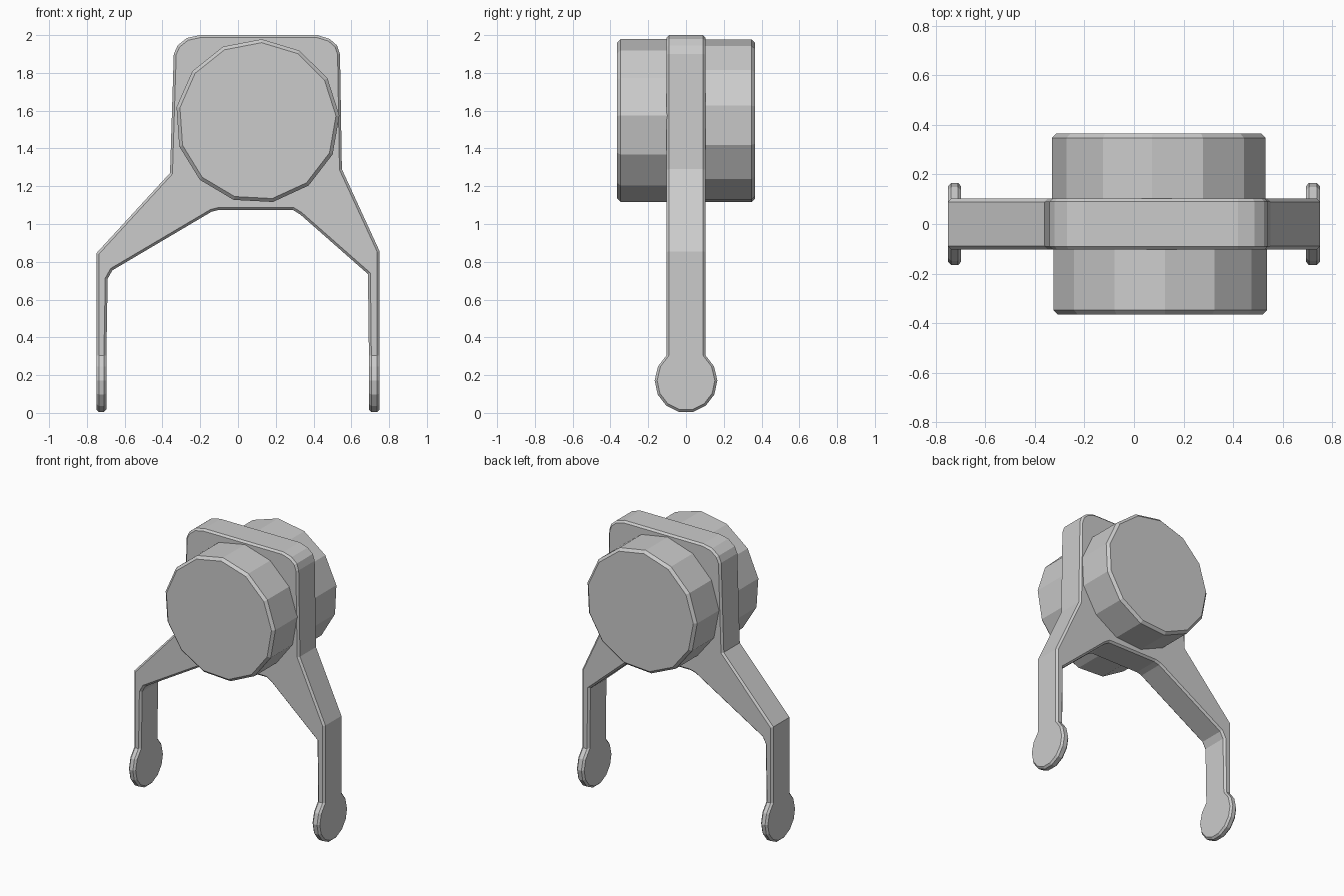
import bpy, bmesh
from math import sin, cos, radians, atan2, pi

if "Cube" in bpy.data.objects:
    bpy.data.objects.remove(bpy.data.objects["Cube"])

HALF = 0.103          # half depth of the bracket plate
FOOT_TOP = 0.305      # height where the leg widens into the round foot


def prism(bm, a, b, skip=()):
    """Bridge two matching point loops and cap them; skip leaves side faces open."""
    va, vb = [bm.verts.new(p) for p in a], [bm.verts.new(p) for p in b]
    bm.faces.new(va)
    bm.faces.new(vb[::-1])
    n = len(a)
    for i in range(n):
        if i not in skip:
            j = (i + 1) % n
            bm.faces.new((va[i], vb[i], vb[j], va[j]))


def finish(bm, name, bevel, limit):
    bmesh.ops.remove_doubles(bm, verts=bm.verts, dist=1e-4)
    bmesh.ops.recalc_face_normals(bm, faces=bm.faces)
    mesh = bpy.data.meshes.new(name)
    bm.to_mesh(mesh)
    bm.free()
    ob = bpy.data.objects.new(name, mesh)
    bpy.context.collection.objects.link(ob)
    m = ob.modifiers.new("edge_bevel", 'BEVEL')
    m.width, m.segments = bevel, 1
    m.limit_method, m.angle_limit = 'ANGLE', radians(limit)
    return ob


# Forked bracket: front outline, open at the bottom of each leg
outline = [
    (-0.75, FOOT_TOP), (-0.75, 0.845), (-0.36, 1.27), (-0.34, 1.90),
    (-0.32, 1.945), (-0.27, 1.985), (-0.20, 2.0), (0.42, 2.0),
    (0.485, 1.98), (0.525, 1.945), (0.54, 1.90), (0.55, 1.29),
    (0.75, 0.855), (0.75, FOOT_TOP), (0.693, FOOT_TOP), (0.688, 0.735),
    (0.33, 1.05), (0.29, 1.075), (-0.10, 1.075), (-0.14, 1.065),
    (-0.665, 0.755), (-0.69, 0.71), (-0.697, FOOT_TOP)]
bm = bmesh.new()
prism(bm, [(x, -HALF, z) for x, z in outline],
      [(x, HALF, z) for x, z in outline], skip=(13, 22))

# Round feet, welded to the open leg ends
start = atan2(FOOT_TOP - 0.17, HALF)
steps = 11
arc = [(HALF, FOOT_TOP)]
for i in range(1, steps):
    t = start - (pi + 2 * start) * i / steps
    arc.append((0.166 * cos(t), 0.17 + 0.17 * sin(t)))
arc.append((-HALF, FOOT_TOP))
for outer, inner in ((-0.75, -0.697), (0.75, 0.693)):
    prism(bm, [(outer, y, z) for y, z in arc],
          [(inner, y, z) for y, z in arc], skip=(len(arc) - 1,))
finish(bm, "forked_bracket", 0.013, 60)

# Thirteen-sided drums on both faces of the plate
for name, side, turn in (("front_drum", -1, 87), ("back_drum", 1, 94)):
    ring = [(0.103 + 0.435 * cos(radians(turn) + 2 * pi * i / 13),
             1.544 + 0.435 * sin(radians(turn) + 2 * pi * i / 13))
            for i in range(13)]
    bm = bmesh.new()
    prism(bm, [(x, side * 0.02, z) for x, z in ring],
          [(x, side * 0.365, z) for x, z in ring])
    finish(bm, name, 0.018, 45)
